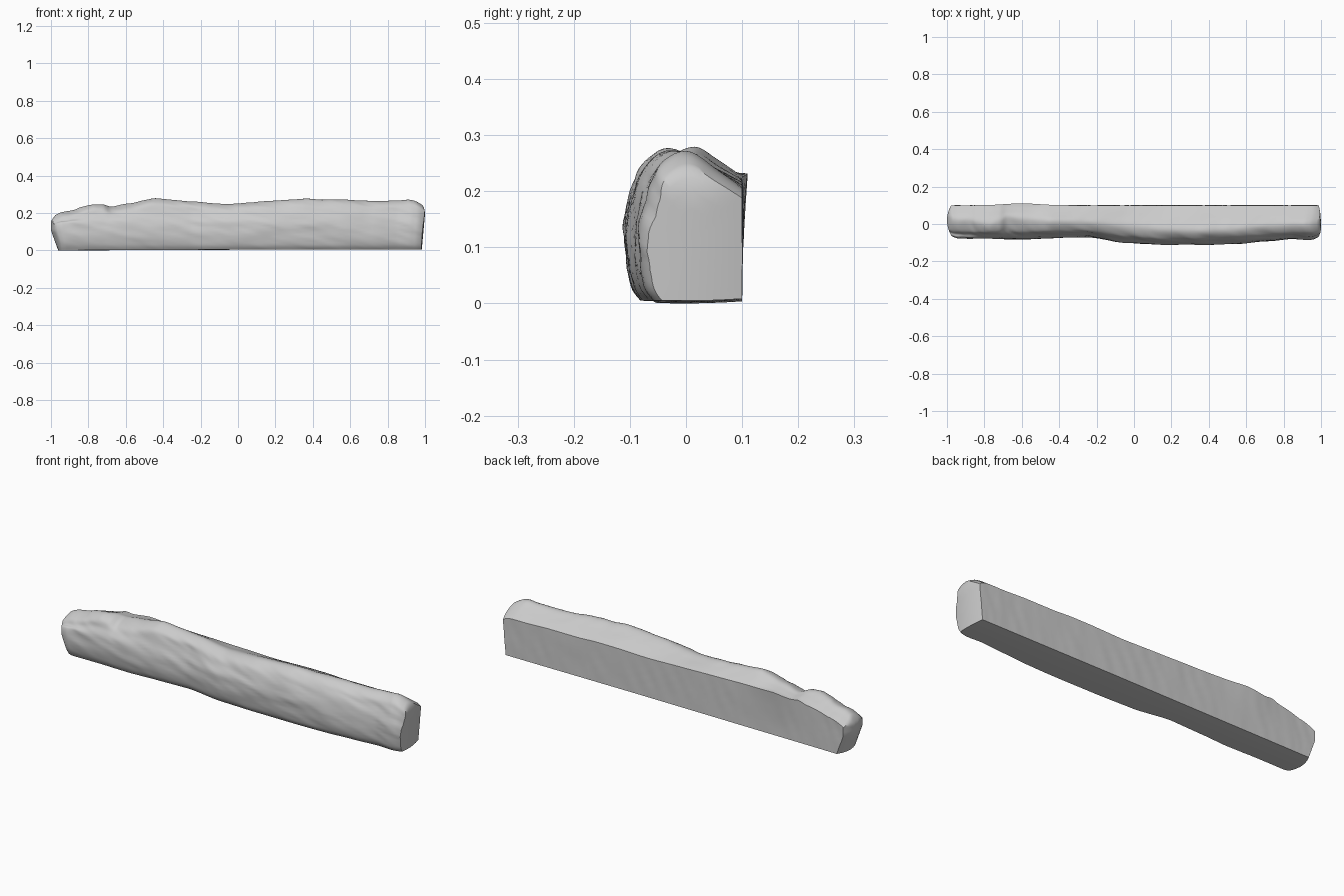
import bpy, bmesh, math
from mathutils import Vector, noise

if "Cube" in bpy.data.objects:
    bpy.data.objects.remove(bpy.data.objects["Cube"])

# Key stations along the beam: x, top z, ridge y, front y, back edge z
KEYS = [(-1.0, .205, .02, -.080, .165), (-.92, .215, .02, -.080, .185),
        (-.77, .25, .00, -.080, .215), (-.72, .25, .01, -.081, .23),
        (-.68, .236, .03, -.083, .225), (-.58, .252, .02, -.085, .235),
        (-.45, .283, .015, -.078, .23), (-.25, .265, .01, -.072, .225),
        (-.05, .252, -.01, -.102, .22), (.15, .268, -.025, -.109, .215),
        (.35, .28, -.03, -.110, .22), (.45, .272, -.025, -.109, .22),
        (.55, .276, -.02, -.106, .215), (.72, .268, -.005, -.094, .215),
        (.85, .272, .0, -.083, .21), (.93, .275, .0, -.087, .21),
        (1.0, .262, .0, -.082, .205)]
SEG = 170       # sections along the length
SUB = 5         # subdivisions per profile span


def station(x):
    for a, b in zip(KEYS, KEYS[1:]):
        if x <= b[0] + 1e-9:
            t = (x - a[0]) / (b[0] - a[0])
            t = .5 * t + .5 * t * t * (3 - 2 * t)
            return [p + (q - p) * t for p, q in zip(a[1:], b[1:])]


def catmull(p0, p1, p2, p3, t):
    return .5 * (2 * p1 + (p2 - p0) * t + (2 * p0 - 5 * p1 + 4 * p2 - p3) * t * t
                 + (3 * p1 - p0 - 3 * p2 + p3) * t ** 3)


def profile(x):
    """Cross-section: rounded front and top, flat back and bottom."""
    top, ridge, f, edge = station(x)
    bulge = min(1, max(0, (-f - .07) / .04))
    zb = .004 + .005 * min(1, (x + 1) / 1.2)
    pts = [Vector(p) for p in (
        (f + .028, zb), (f + .012, .035), (f + .002, .09),
        (f + .008 * (1 - bulge), .15),
        (f + .028 - .012 * bulge, top * .77),
        (f * .5 + ridge * .5 - .004, top - .022), (ridge, top),
        ((ridge + .1) / 2, top * .56 + edge * .44), (.1, edge))]
    pts = [pts[0]] + pts + [pts[-1]]
    ring = []
    for i in range(len(pts) - 3):
        ring += [catmull(*pts[i:i + 4], k / SUB) for k in range(SUB)]
    ring.append(pts[-1])
    n = len(ring)
    # creases running diagonally over the front and top
    for i, p in enumerate(ring):
        w = math.sin(math.pi * i / (n - 1))
        a = noise.noise(Vector((x * 5 + p.y * 8, p.y * 18, p.x * 9 + x * 3)))
        b = noise.noise(Vector((x * 9, p.y * 45 + x * 12, 4.2)))
        c = Vector((p.x - .02, p.y - .12)).normalized()
        ring[i] = p + c * w * (.005 * a + .0035 * b)
    # back bump near the left end, fine ripples down the back
    bump = .010 * math.exp(-((x + .6) / .13) ** 2)
    ring[-1].x += bump
    for k in range(1, 6):
        t = k / 6
        r = .002 * noise.noise(Vector((x * 22 + t * 3, t * 2, 9)))
        ring.append(Vector((.1 + bump * (1 - t) ** 2 + r, edge + (zb + .003 - edge) * t)))
    ring.append(Vector((.1, zb + .003)))
    for k in range(1, 5):
        t = k / 5
        ring.append(Vector((.1 + (f - .072) * t, zb + .003 * (1 - t) - .002 * math.sin(math.pi * t))))
    return ring


def end_inset(side, y, z):
    """How far the end face lies inside x = +-1."""
    if side < 0:
        return (.035 * ((y - .02) / .1) ** 2 + .04 * max(0, (.11 - z) / .11)
                + .035 * max(0, (z - .16) / .05))
    return (.018 * max(0, 1 - z / .2) + .012 * min(1, abs(y) / .1) ** 2
            + .022 * max(0, (z - .2) / .06) ** 2)


def place(x, p):
    """Pull points near the ends back onto the rounded end faces."""
    side = -1 if x < 0 else 1
    k = max(0, 1 - (1 - abs(x)) / .15)
    return Vector((x - side * k * end_inset(side, p.x, p.y), p.x, p.y))


bm = bmesh.new()
rings = []
for i in range(SEG + 1):
    x = -math.cos(math.pi * i / SEG) * .35 + (2 * i / SEG - 1) * .65
    pr = profile(max(-1, min(1, x)))
    # round the front and top over slightly towards both ends
    s = 1 - .07 * max(0, 1 - (1 - abs(x)) / .04) ** 2
    pr = [Vector((.1 + (p.x - .1) * s, .008 + (p.y - .008) * s)) for p in pr]
    rings.append([bm.verts.new(place(x, p)) for p in pr])


def bridge(a, b):
    n = len(a)
    for j in range(n):
        bm.faces.new((a[j], a[(j + 1) % n], b[(j + 1) % n], b[j]))


for a, b in zip(rings, rings[1:]):
    bridge(a, b)

# End caps made of shrinking rings
for side, outer in ((-1, rings[0]), (1, rings[-1])):
    base = [Vector((v.co.y, v.co.z)) for v in outer]
    mid = Vector((.015, .12))
    last = outer
    for s in (.85, .65, .4, .15):
        ring = [bm.verts.new(place(side, mid + (p - mid) * s)) for p in base]
        bridge(last, ring)
        last = ring
    bm.faces.new(last)

bmesh.ops.recalc_face_normals(bm, faces=bm.faces)
low = min(v.co.z for v in bm.verts)
for v in bm.verts:
    v.co.z -= low

mesh = bpy.data.meshes.new("stone_beam")
bm.to_mesh(mesh)
bm.free()
beam = bpy.data.objects.new("stone_beam", mesh)
bpy.context.collection.objects.link(beam)

grey = bpy.data.materials.new("plain grey")
grey.diffuse_color = (.6, .6, .6, 1)
grey.use_nodes = True
grey.node_tree.nodes["Principled BSDF"].inputs["Base Color"].default_value = grey.diffuse_color
mesh.materials.append(grey)

bpy.context.view_layer.objects.active = beam
beam.select_set(True)
bpy.ops.object.shade_smooth_by_angle(angle=math.radians(40))
